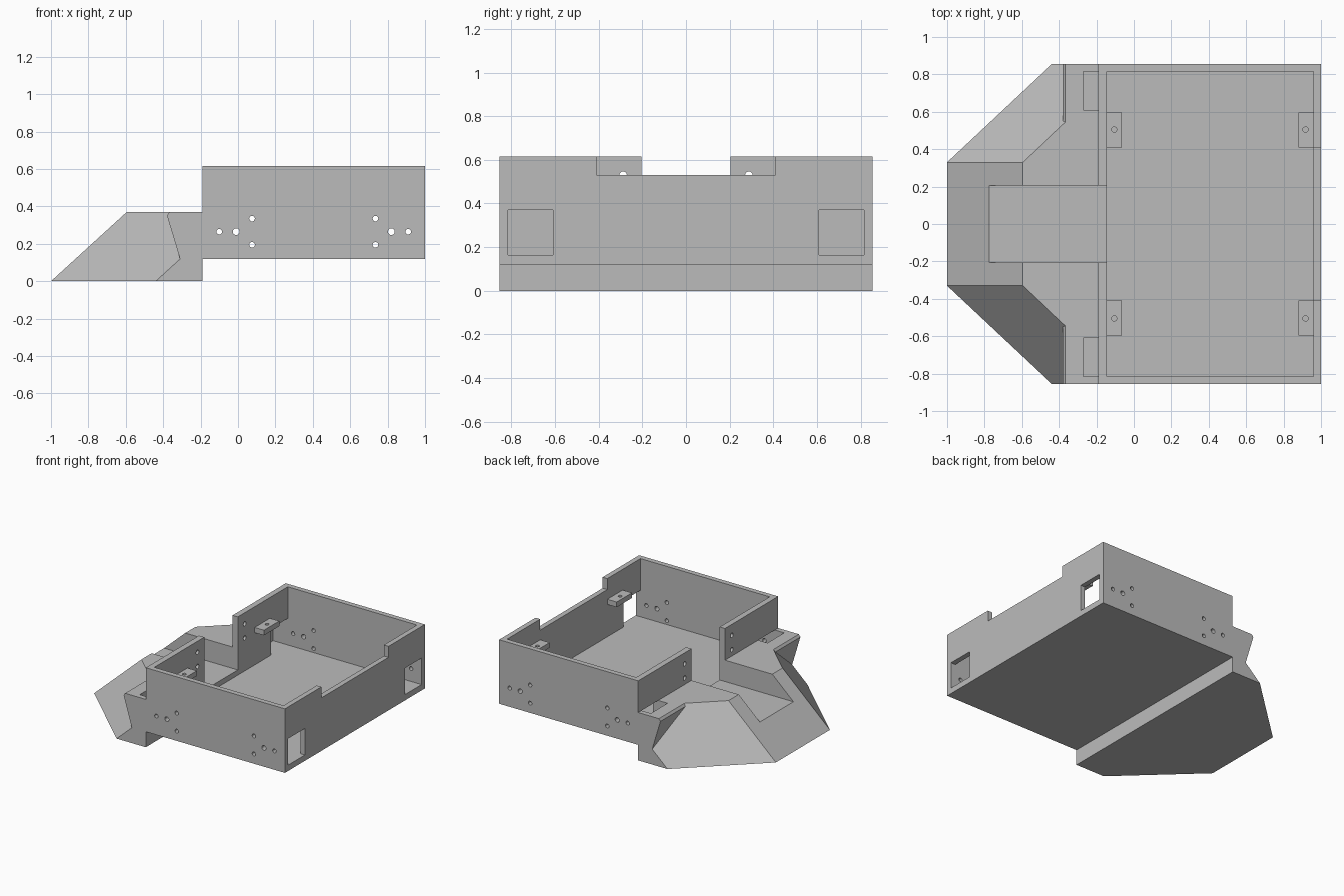
import bpy, bmesh, math
from mathutils import Matrix

cube = bpy.data.objects.get("Cube")
if cube:
    bpy.data.objects.remove(cube, do_unlink=True)

grey = bpy.data.materials.new("plain grey")
grey.use_nodes = True
colour = (0.5, 0.5, 0.5, 1)
grey.diffuse_color = colour
grey.node_tree.nodes["Principled BSDF"].inputs["Base Color"].default_value = colour

HALF = 0.855                  # half width of the whole body
BACK = -0.19                  # plane where nose meets tray
NOSE_TOP = 0.37


def finish(name, bm):
    bmesh.ops.recalc_face_normals(bm, faces=bm.faces)
    mesh = bpy.data.meshes.new(name)
    bm.to_mesh(mesh)
    bm.free()
    ob = bpy.data.objects.new(name, mesh)
    bpy.context.collection.objects.link(ob)
    mesh.materials.append(grey)
    return ob


def box(name, x, y, z):
    bm = bmesh.new()
    bmesh.ops.create_cube(bm, size=1)
    for v in bm.verts:
        for i, (lo, hi) in enumerate((x, y, z)):
            v.co[i] = hi if v.co[i] > 0 else lo
    return finish(name, bm)


def rod(centre, axis, radius, length):
    turn = {"X": Matrix.Rotation(math.pi / 2, 4, "Y"),
            "Y": Matrix.Rotation(math.pi / 2, 4, "X"),
            "Z": Matrix.Identity(4)}[axis]
    bm = bmesh.new()
    bmesh.ops.create_cone(bm, cap_ends=True, segments=24, radius1=radius, radius2=radius,
                          depth=length, matrix=Matrix.Translation(centre) @ turn)
    return finish("hole_cutter", bm)


def combine(ob, other, operation="DIFFERENCE"):
    mod = ob.modifiers.new("combine", "BOOLEAN")
    mod.operation = operation
    mod.solver = "EXACT"
    mod.object = other
    bpy.context.view_layer.objects.active = ob
    bpy.ops.object.modifier_apply(modifier=mod.name)
    bpy.data.objects.remove(other, do_unlink=True)


def window(side, x):
    y = sorted((side * 0.61, side * 0.815))
    return box("window_cutter", x, y, (0.165, 0.3702))


def channel():
    return box("channel_cutter", (-1.1, -0.1), (-0.205, 0.205), (0.205, 1))


# Open tray with a notched end wall
tray = box("tray", (BACK, 1), (-HALF, HALF), (0.12, 0.615))
combine(tray, box("hollow", (-0.145, 0.96), (-0.815, 0.815), (0.165, 1)))
combine(tray, channel())
combine(tray, box("notch", (0.9, 1.1), (-0.41, 0.41), (0.53, 1)))
for side in (-1, 1):
    combine(tray, window(side, (0.9, 1.1)))
    combine(tray, window(side, (-0.27, -0.1)))
    for z in (0.53, 0.42):
        combine(tray, rod((-0.17, side * 0.288, z), "X", 0.017, 0.2))

# Mounting hole clusters through both long walls
for middle, out in ((-0.01, -1), (0.82, 1)):
    combine(tray, rod((middle, 0, 0.265), "Y", 0.018, 2))
    combine(tray, rod((middle + out * 0.09, 0, 0.265), "Y", 0.015, 2))
    for z in (0.195, 0.335):
        combine(tray, rod((middle - out * 0.085, 0, z), "Y", 0.015, 2))

# Sloping nose with angled corners
bm = bmesh.new()
for s in (-1, 1):
    for x, y, z in ((-1, 0.33, 0), (-0.44, HALF, 0), (BACK, HALF, 0), (BACK, HALF, 0.228),
                    (-0.595, 0.33, NOSE_TOP), (BACK, 0.71, NOSE_TOP)):
        bm.verts.new((x, s * y, z))
bmesh.ops.convex_hull(bm, input=bm.verts)
bmesh.ops.dissolve_limit(bm, angle_limit=0.02, verts=bm.verts, edges=bm.edges)
nose = finish("nose", bm)

# Overhanging shelf across the nose
bm = bmesh.new()
profile = ((BACK, 0.05), (-0.31, 0.12), (-0.38, 0.352), (-0.367, NOSE_TOP), (BACK, NOSE_TOP))
face = bm.faces.new([bm.verts.new((x, -HALF, z)) for x, z in profile])
grown = bmesh.ops.extrude_face_region(bm, geom=[face])["geom"]
bmesh.ops.translate(bm, vec=(0, 2 * HALF, 0),
                    verts=[g for g in grown if isinstance(g, bmesh.types.BMVert)])
combine(nose, finish("shelf", bm), "UNION")
combine(nose, channel())
for side in (-1, 1):
    combine(nose, window(side, (-0.27, -0.1)))

# Drilled tabs on the inside of the end walls
for end, x, hole in (("nose_end", (-0.16, -0.065), -0.105), ("open_end", (0.88, 0.975), 0.917)):
    for side, label in ((-1, "right"), (1, "left")):
        y = sorted((side * 0.41, side * 0.597))
        tab = box(f"{label}_{end}_tab", x, y, (0.415, 0.455))
        combine(tab, rod((hole, side * 0.505, 0.435), "Z", 0.014, 0.2))
